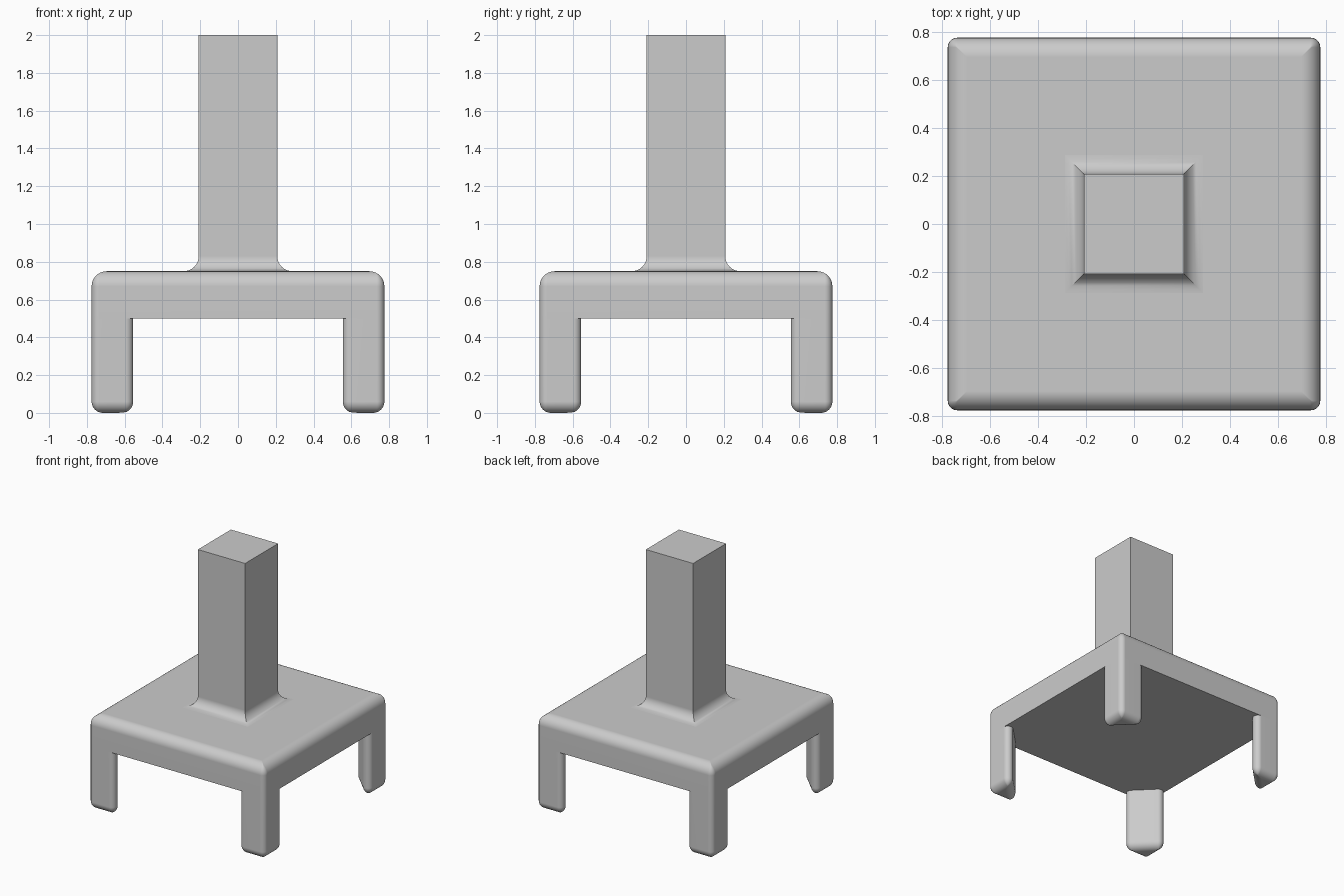
import bpy, bmesh, math
from mathutils import Vector

if "Cube" in bpy.data.objects:
    bpy.data.objects.remove(bpy.data.objects["Cube"])

grey = bpy.data.materials.new("plain grey")
grey.diffuse_color = (0.6, 0.6, 0.6, 1)
grey.use_nodes = True
grey.node_tree.nodes["Principled BSDF"].inputs["Base Color"].default_value = grey.diffuse_color


def rounded(poly, inset, radius, seg=6):
    """Counter-clockwise polygon, inset and with rounded corners."""
    out, n = [], len(poly)
    for i in range(n):
        v = Vector(poly[i])
        a = (v - Vector(poly[i - 1])).normalized()
        b = (Vector(poly[(i + 1) % n]) - v).normalized()
        turn = math.atan2(a.x * b.y - a.y * b.x, a.dot(b))
        centre = v + (b - a).normalized() * (inset + radius) / math.cos(turn / 2)
        start = math.atan2(-a.x, a.y)
        for k in range(seg + 1):
            t = start + turn * k / seg
            out.append(centre + radius * Vector((math.cos(t), math.sin(t))))
    return out


def loft(name, rings, cap_bottom=True, cap_top=True):
    """Skin a stack of (outline, height) rings, listed bottom to top."""
    bm = bmesh.new()
    loops = [[bm.verts.new((p[0], p[1], z)) for p in pts] for pts, z in rings]
    for lo, hi in zip(loops, loops[1:]):
        for i in range(len(lo)):
            j = (i + 1) % len(lo)
            bm.faces.new((lo[i], lo[j], hi[j], hi[i]))
    if cap_bottom:
        bm.faces.new(loops[0][::-1])
    if cap_top:
        bm.faces.new(loops[-1])
    me = bpy.data.meshes.new(name)
    bm.to_mesh(me)
    bm.free()
    me.materials.append(grey)
    ob = bpy.data.objects.new(name, me)
    bpy.context.collection.objects.link(ob)
    bpy.ops.object.select_all(action='DESELECT')
    ob.select_set(True)
    bpy.context.view_layer.objects.active = ob
    bpy.ops.object.shade_smooth_by_angle(angle=math.radians(35))
    wn = ob.modifiers.new("even shading", 'WEIGHTED_NORMAL')
    wn.keep_sharp = True
    return ob


def square(h):
    return [(-h, -h), (h, -h), (h, h), (-h, h)]


W, CORNER, N = 0.775, 0.04, 8
ANGLES = [math.pi / 2 * k / N for k in range(N + 1)]

# Slab with rounded upright corners and a rounded top edge
R = 0.08
rings = [(rounded(square(W), 0, CORNER), 0.5)]
for t in ANGLES:
    d = R * (1 - math.cos(t))
    rings.append((rounded(square(W), d, max(CORNER - d, 0.002)), 0.75 - R + R * math.sin(t)))
loft("slab", rings)

# Post flaring into the slab with a mitred cove
F, P = 0.08, 0.208
rings = [(square(P + F * (1 - math.sin(t))), 0.75 + F * (1 - math.cos(t))) for t in ANGLES]
rings.append((square(P), 2.0))
loft("post", rings, cap_bottom=False)

# Triangular corner legs with rounded edges and feet
L, B = 0.277, 0.06
tri = [(W, W), (W - L, W), (W, W - L)]
for i, name in enumerate(("back_right", "back_left", "front_left", "front_right")):
    rings = []
    for t in reversed(ANGLES):
        d = B * (1 - math.cos(t))
        rings.append((rounded(tri, d, max(CORNER - d, 0.002)), B * (1 - math.sin(t))))
    rings.append((rounded(tri, 0, CORNER), 0.5))
    leg = loft(name + "_leg", rings, cap_top=False)
    leg.rotation_euler.z = i * math.pi / 2
